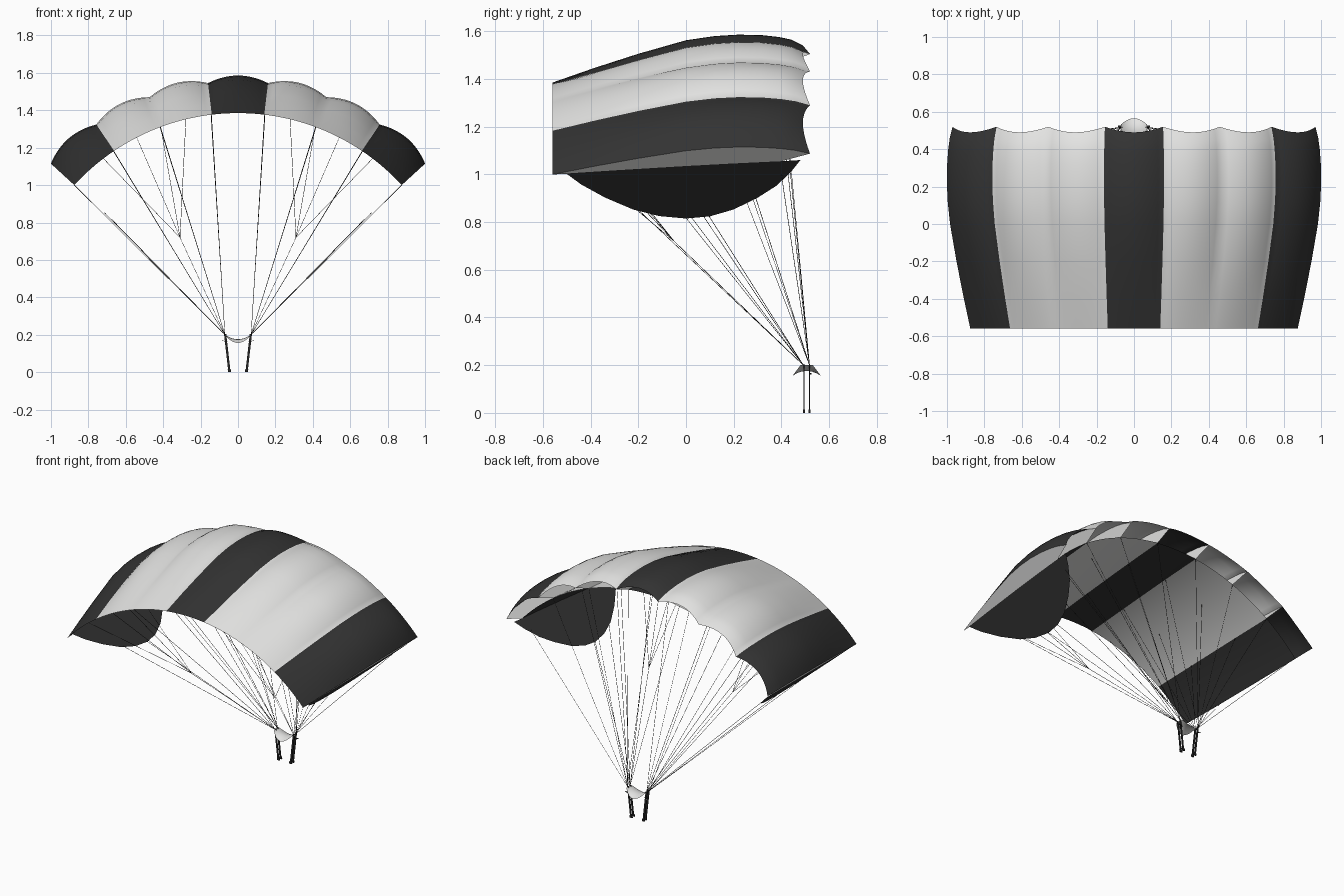
import bpy, bmesh, math
from mathutils import Vector

if "Cube" in bpy.data.objects:
    bpy.data.objects.remove(bpy.data.objects["Cube"])

R, CZ = 1.187, 0.198            # canopy arc radius and centre height
CELLS = 7
TIP = math.radians(47.5)
STEP = 2 * TIP / CELLS
SUB = 10                        # columns per cell
UPPER = [(-.56, 0), (-.38, .052), (-.2, .1), (0, .147), (.12, .164), (.22, .17),
         (.32, .168), (.4, .16), (.46, .149), (.52, .129)]
LOWER = [(-.56, 0), (-.3, .025), (0, .052), (.2, .068), (.4, .082)]


def material(name, r, g, b):
    m = bpy.data.materials.new(name)
    m.diffuse_color = (r, g, b, 1)
    m.use_nodes = True
    m.node_tree.nodes["Principled BSDF"].inputs["Base Color"].default_value = m.diffuse_color
    return m


WHITE = material("white cloth", .78, .78, .77)
BLACK = material("black cloth", .033, .033, .033)
CORD = material("dark cord", .02, .02, .02)


def point(angle, y, off):
    """Point at an arc angle, chord position and radial offset."""
    r = R + off
    return Vector((r * math.sin(angle), y, CZ + r * math.cos(angle)))


def finish(name, bm, mats, smooth=None):
    me = bpy.data.meshes.new(name)
    bm.to_mesh(me)
    bm.free()
    for m in mats:
        me.materials.append(m)
    ob = bpy.data.objects.new(name, me)
    bpy.context.collection.objects.link(ob)
    if smooth:
        bpy.ops.object.select_all(action='DESELECT')
        ob.select_set(True)
        bpy.context.view_layer.objects.active = ob
        bpy.ops.object.shade_smooth_by_angle(angle=math.radians(smooth))
    return ob


def skin(name, profile, bulge, scallop, flip):
    """Cloth sheet over all cells, dark on the middle and end cells."""
    bm = bmesh.new()
    grid = []
    for c in range(CELLS * SUB + 1):
        a = -TIP + c * STEP / SUB
        b = abs(math.sin(math.pi * c / SUB)) ** .9
        col = []
        for y, off in profile:
            fill = min(1, off / .15)
            nose = max(0, (y - .25) / .27) ** 2
            col.append(bm.verts.new(point(a, y - scallop * b * nose, off + bulge * b * fill)))
        grid.append(col)
    for c in range(CELLS * SUB):
        for j in range(len(profile) - 1):
            q = [grid[c][j], grid[c + 1][j], grid[c + 1][j + 1], grid[c][j + 1]]
            f = bm.faces.new(q[::-1] if flip else q)
            f.material_index = 1 if c // SUB in (0, 3, 6) else 0
    return finish(name, bm, [WHITE, BLACK], 50)


# Canopy skins
skin("canopy_upper_skin", UPPER, .031, .03, False)
skin("canopy_lower_skin", LOWER, 0, 0, True)

# Ribs between the cells, seen through the open nose
bm = bmesh.new()
for i in range(CELLS + 1):
    a = -TIP + i * STEP
    outline = UPPER + LOWER[:0:-1]
    f = bm.faces.new([bm.verts.new(point(a, y, o)) for y, o in outline])
    if i < CELLS / 2:
        f.normal_flip()
finish("canopy_ribs", bm, [WHITE])

# Stabiliser panels hanging from both ends
bm = bmesh.new()
BELLY = [(-.5, 1.002), (-.44, .958), (-.34, .903), (-.22, .852), (-.11, .825), (0, .815),
         (.1, .824), (.2, .853), (.3, .902), (.38, .953), (.44, 1.01), (.48, 1.06)]
for s in (-1, 1):
    pts = [(y, (z - CZ) / math.cos(TIP) - R) for y, z in BELLY]
    pts += [(y, o) for y, o in LOWER[::-1]]
    f = bm.faces.new([bm.verts.new(point(s * TIP, y, o)) for y, o in pts])
    if s < 0:
        f.normal_flip()
finish("stabiliser_panels", bm, [BLACK])


def cords(name, paths, radius):
    cu = bpy.data.curves.new(name, 'CURVE')
    cu.dimensions = '3D'
    cu.bevel_depth = radius
    cu.bevel_resolution = 0
    for path in paths:
        sp = cu.splines.new('POLY')
        sp.points.add(len(path) - 1)
        for p, co in zip(sp.points, path):
            p.co = (*co, 1)
    cu.materials.append(CORD)
    ob = bpy.data.objects.new(name, cu)
    bpy.context.collection.objects.link(ob)


# Suspension lines from the risers to the ribs, with forked control lines
front, rear, brakes = [], [], []
for s in (-1, 1):
    top_f, top_r = Vector((s * .07, .518, .2)), Vector((s * .07, .492, .2))
    for k in (1, 3, 5):
        a = s * STEP * k / 2
        front.append([top_f, point(a, .4, .082)])
        front.append([top_f, point(a, .12, .062)])
        rear.append([top_r, point(a, -.27, .028)])
    front.append([top_f, point(s * TIP, .4, .0)])
    rear.append([top_r, point(s * TIP, 0, -.27)])
    rear.append([top_r, point(s * TIP, -.2, -.22)])
    fork = Vector((s * .31, -.05, .72))
    brakes.append([top_r, fork])
    for k in (2, 3, 4, 5.5):
        brakes.append([fork, point(s * STEP * k / 2, -.555, 0)])
cords("front_lines", front, .0012)
cords("rear_lines", rear, .0012)
cords("control_lines", brakes, .0012)

# Slider: saddle-shaped cloth, narrow at the risers and wide in the middle
bm = bmesh.new()
N, M = 12, 6
grid = []
for i in range(N + 1):
    u = 2 * i / N - 1
    w = 1 - u * u
    half = .026 + .033 * w
    row = []
    for j in range(M + 1):
        v = 2 * j / M - 1
        row.append(bm.verts.new((.07 * u, .506 + half * v, .2 - w * (.024 + .02 * v * v))))
    grid.append(row)
for i in range(N):
    for j in range(M):
        bm.faces.new((grid[i][j], grid[i + 1][j], grid[i + 1][j + 1], grid[i][j + 1]))
finish("slider", bm, [WHITE], 60)


def box(bm, a, b, wx, wy):
    """Strap with a rectangular section between two points."""
    ends = []
    for p in (Vector(a), Vector(b)):
        ends.append([bm.verts.new(p + Vector((dx * wx, dy * wy, 0)))
                     for dx, dy in ((-1, -1), (1, -1), (1, 1), (-1, 1))])
    lo, hi = ends
    bm.faces.new(lo[::-1])
    bm.faces.new(hi)
    for i in range(4):
        j = (i + 1) % 4
        bm.faces.new((lo[i], lo[j], hi[j], hi[i]))


# Riser straps, end connectors and steering handles
risers, links, handles = bmesh.new(), bmesh.new(), bmesh.new()
for s in (-1, 1):
    for y in (.494, .517):
        box(risers, (s * .046, y, .004), (s * .069, y, .205), .006, .002)
        box(links, (s * .045, y, 0), (s * .046, y, .014), .009, .004)
    box(handles, (s * .058, .522, .162), (s * .082, .522, .168), .004, .004)
finish("risers", risers, [CORD])
finish("riser_connectors", links, [CORD])
finish("steering_handles", handles, [CORD])
